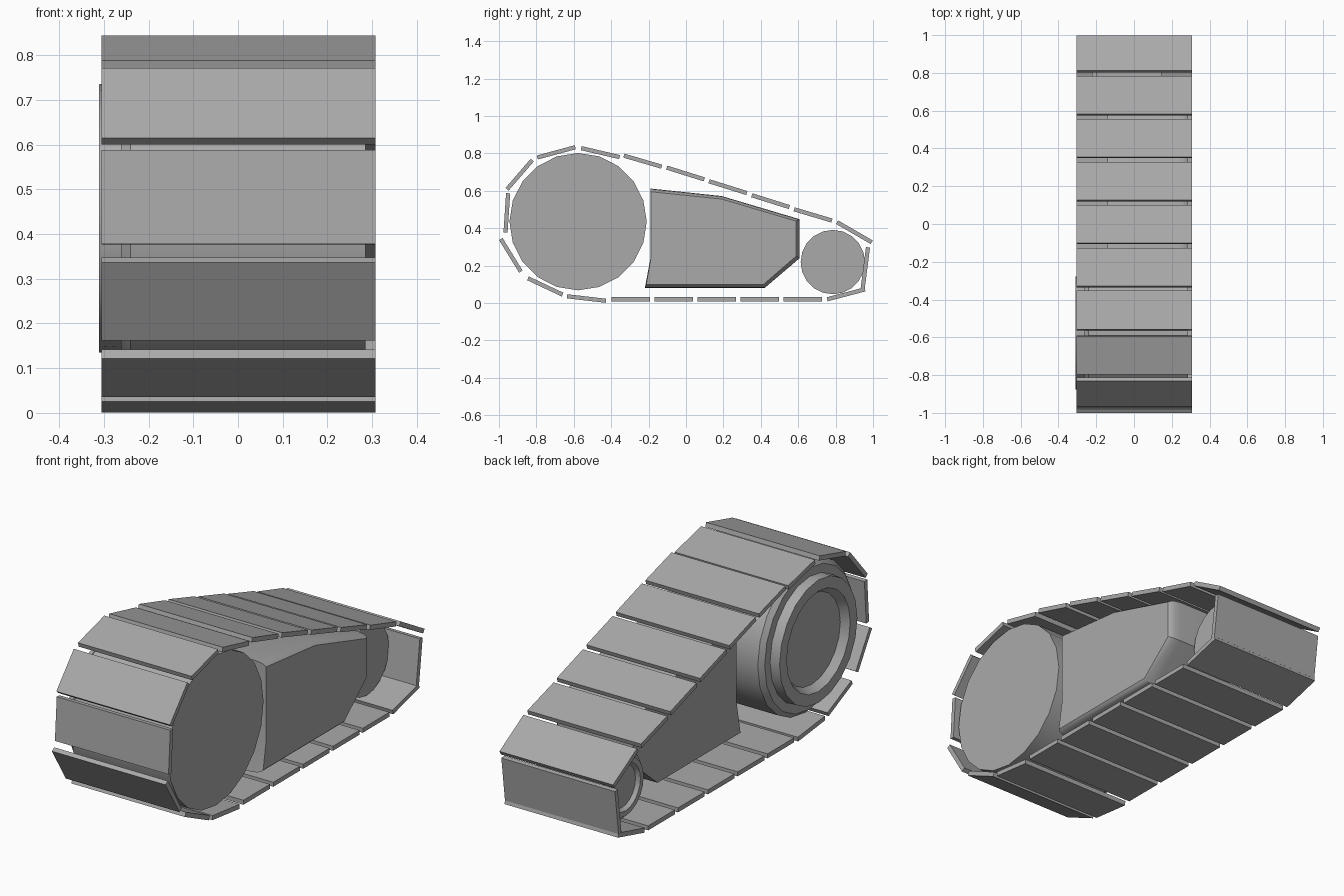
import bpy, bmesh, math
from mathutils import Vector

if "Cube" in bpy.data.objects:
    bpy.data.objects.remove(bpy.data.objects["Cube"])

grey = bpy.data.materials.new("grey metal")
grey.diffuse_color = (0.4, 0.4, 0.4, 1)
grey.use_nodes = True
grey.node_tree.nodes["Principled BSDF"].inputs["Base Color"].default_value = grey.diffuse_color


def finish(name, bm):
    """Turn a bmesh into a named, shaded object."""
    bmesh.ops.recalc_face_normals(bm, faces=bm.faces)
    me = bpy.data.meshes.new(name)
    bm.to_mesh(me)
    bm.free()
    me.materials.append(grey)
    ob = bpy.data.objects.new(name, me)
    bpy.context.collection.objects.link(ob)
    bpy.ops.object.select_all(action='DESELECT')
    ob.select_set(True)
    bpy.context.view_layer.objects.active = ob
    bpy.ops.object.shade_smooth_by_angle(angle=math.radians(30))
    return ob


def loft(name, rings):
    """Skin closed rings of equal length and cap both ends."""
    bm = bmesh.new()
    rows = [[bm.verts.new(p) for p in ring] for ring in rings]
    n = len(rows[0])
    for a, b in zip(rows, rows[1:]):
        for i in range(n):
            j = (i + 1) % n
            bm.faces.new((a[i], a[j], b[j], b[i]))
    bm.faces.new(rows[0])
    bm.faces.new(rows[-1])
    return finish(name, bm)


def wheel(name, y, z, profile, sides=20):
    """Lathe an (x, radius) profile around the axle."""
    angles = [2 * math.pi * i / sides for i in range(sides)]
    loft(name, [[(x, y + r * math.sin(a), z + r * math.cos(a)) for a in angles]
                for x, r in profile])


def plate(name, start, end, x0=-0.305, x1=0.308, thick=0.022):
    """Flat track plate between two (y, z) points."""
    a, b = Vector(start), Vector(end)
    d = (b - a).normalized()
    n = Vector((-d.y, d.x)) * thick / 2
    outline = [a - n, b - n, b + n, a + n]
    loft(name, [[(x, p.x, p.y) for p in outline] for x in (x0, x1)])


# Wheels: flat on the right, raised hub ring with a recess on the left
wheel("large_wheel", -0.577, 0.435, [
    (0.285, 0.367), (-0.24, 0.367), (-0.262, 0.345), (-0.262, 0.303),
    (-0.311, 0.30), (-0.311, 0.245), (-0.275, 0.22)])
wheel("small_wheel", 0.785, 0.219, [
    (0.145, 0.172), (-0.185, 0.172), (-0.20, 0.162), (-0.20, 0.142),
    (-0.223, 0.14), (-0.223, 0.115), (-0.205, 0.103)])

# Body between the wheels, with rounded outer edges
outer = [(-0.19, 0.612), (0.19, 0.572), (0.608, 0.448), (0.608, 0.24),
         (0.42, 0.08), (-0.22, 0.08), (-0.19, 0.24)]
inner = [(-0.188, 0.595), (0.19, 0.556), (0.588, 0.438), (0.588, 0.25),
         (0.415, 0.10), (-0.212, 0.10), (-0.188, 0.24)]


def blend(t):
    return [(a[0] + (b[0] - a[0]) * t, a[1] + (b[1] - a[1]) * t)
            for a, b in zip(outer, inner)]


body_rings = [(-0.14, 0), (0.225, 0), (0.255, 0.2), (0.275, 0.55), (0.284, 1)]
loft("body", [[(x, y, z) for y, z in blend(t)] for x, t in body_rings])

# Track: top run, rear end, then front end, as (y, z) start and end
track = [
    (-0.795, 0.778, -0.592, 0.833), (-0.56, 0.828, -0.355, 0.78),
    (-0.332, 0.788, -0.13, 0.729), (-0.103, 0.724, 0.098, 0.661),
    (0.123, 0.651, 0.325, 0.588), (0.352, 0.576, 0.553, 0.513),
    (0.578, 0.501, 0.78, 0.441), (0.808, 0.432, 0.993, 0.325),
    (0.973, 0.298, 0.945, 0.08), (0.957, 0.073, 0.755, 0.02),
    (-0.428, 0.012, -0.636, 0.036), (-0.66, 0.045, -0.845, 0.132),
    (-0.883, 0.168, -0.99, 0.342), (-0.965, 0.377, -0.951, 0.587),
    (-0.957, 0.608, -0.822, 0.764)]
# Ground run of evenly spaced plates
track += [(0.727 - 0.23 * i, 0.02, 0.522 - 0.23 * i, 0.02) for i in range(5)]
for i, (y0, z0, y1, z1) in enumerate(track):
    plate(f"track_plate_{i + 1}", (y0, z0), (y1, z1))
